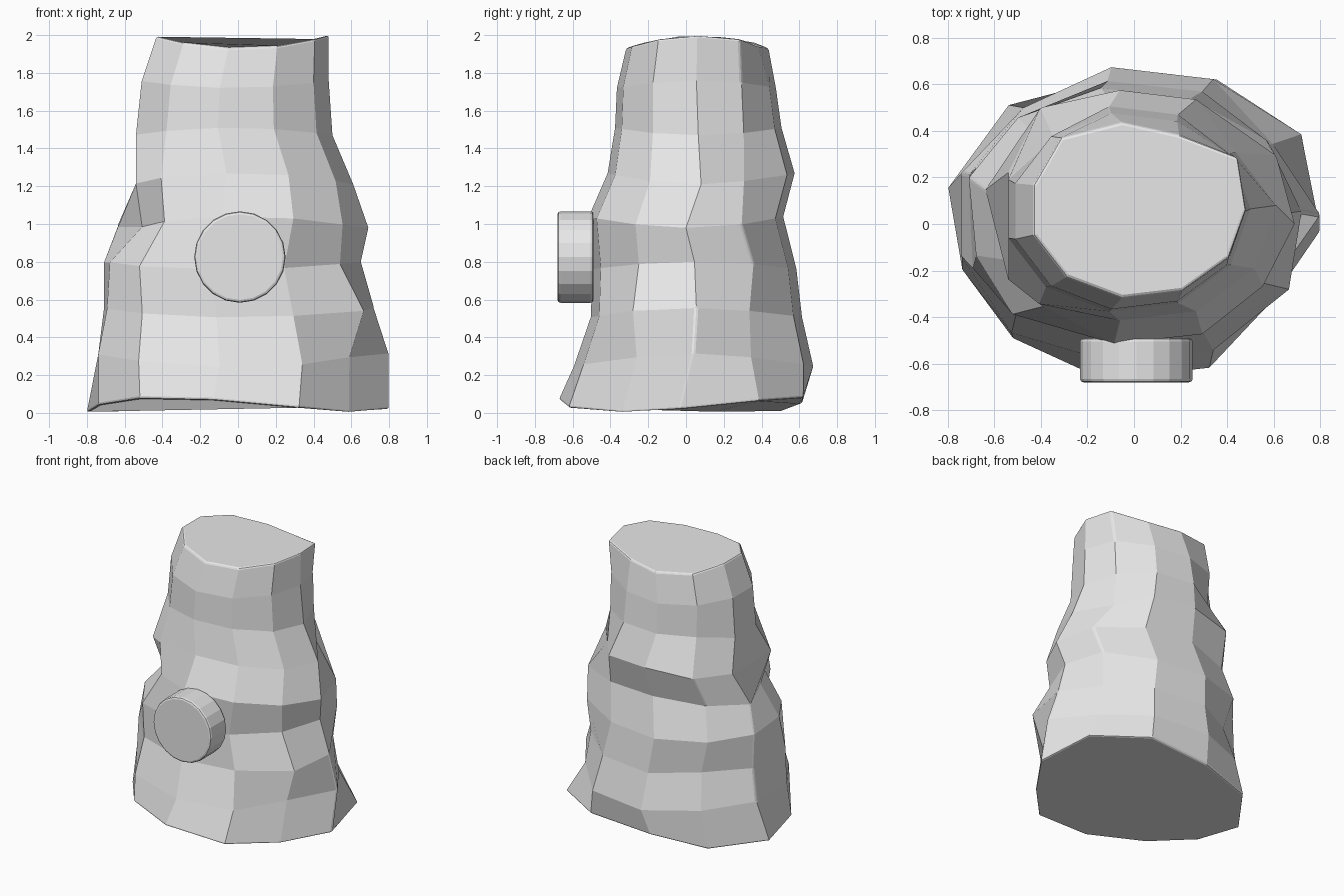
import bpy, bmesh, math
from mathutils import Matrix

cube = bpy.data.objects.get("Cube")
if cube:
    bpy.data.objects.remove(cube, do_unlink=True)

SIDES = 11
grey = bpy.data.materials.new("plain_grey")
grey.use_nodes = True
grey.diffuse_color = (0.8, 0.8, 0.8, 1)
grey.node_tree.nodes["Principled BSDF"].inputs["Base Color"].default_value = (0.8, 0.8, 0.8, 1)


def make_object(name, bm, bevel_width, bevel_angle):
    """Turn a bmesh into a flat-shaded object with softened sharp edges."""
    bmesh.ops.recalc_face_normals(bm, faces=bm.faces)
    mesh = bpy.data.meshes.new(name)
    bm.to_mesh(mesh)
    bm.free()
    mesh.materials.append(grey)
    obj = bpy.data.objects.new(name, mesh)
    bpy.context.collection.objects.link(obj)
    bevel = obj.modifiers.new("soft_edges", "BEVEL")
    bevel.width = bevel_width
    bevel.segments = 2
    bevel.limit_method = "ANGLE"
    bevel.angle_limit = math.radians(bevel_angle)
    return obj


# Craggy body: stacked rings given as height, left/right limits, front/back
# limits, and the size and direction (degrees) of the saddle-shaped wave
RINGS = [
    (0.04, -0.80, 0.80, -0.68, 0.62, 0.04, 60),
    (0.28, -0.74, 0.80, -0.60, 0.68, 0.035, 0),
    (0.53, -0.71, 0.72, -0.51, 0.62, 0.025, 0),
    (0.78, -0.71, 0.65, -0.50, 0.59, 0.02, 0),
    (1.01, -0.64, 0.69, -0.52, 0.52, 0.03, 90),
    (1.24, -0.54, 0.61, -0.42, 0.58, 0.03, 90),
    (1.49, -0.54, 0.50, -0.38, 0.51, 0.02, 90),
    (1.74, -0.51, 0.48, -0.37, 0.48, 0.02, 0),
    (1.965, -0.43, 0.48, -0.32, 0.44, 0.035, 0),
]
# Corners that stick out or sink in, per ring: corner -> scale
# (an imaginary part also turns the corner around the ring)
BUMPS = [
    {1: 1.11 + 0.05j, 2: 1.1, 4: 1.05 - 0.06j, 6: 0.92, 7: 0.94, 10: 0.88},
    {1: 0.88, 4: 0.95, 7: 1.05, 10: 0.87},
    {1: 0.92, 4: 0.88, 6: 1.02 + 0.15j, 7: 1.04, 10: 1.1},
    {1: 1.06, 6: 0.97 + 0.06j, 7: 1.05},
    {1: 1.05, 4: 1.02, 6: 0.82 + 0.08j, 7: 0.9, 10: 0.95},
    {1: 0.84, 4: 1.11, 6: 1.1 + 0.34j, 7: 1.12},
    {4: 0.9},
    {1: 1.04},
    {1: 1.1, 2: 0.93, 4: 1.08},
]

bm = bmesh.new()
rings = []
for (z, x0, x1, y0, y1, wave, turn), bumps in zip(RINGS, BUMPS):
    half_x = (x1 - x0) / (1 + math.cos(math.pi / SIDES))
    half_y = (y1 - y0) / 2
    ring = []
    for i in range(SIDES):
        a = math.tau * i / SIDES
        p = bumps.get(i, 1) * complex(math.cos(a), math.sin(a))
        ring.append(bm.verts.new((x1 - half_x + half_x * p.real,
                                  (y0 + y1) / 2 + half_y * p.imag,
                                  z + wave * math.cos(2 * (a - math.radians(turn))))))
    rings.append(ring)
for low, high in zip(rings, rings[1:]):
    for i in range(SIDES):
        j = (i + 1) % SIDES
        bm.faces.new((low[i], low[j], high[j], high[i]))
bm.faces.new(rings[0][::-1])
bm.faces.new(rings[-1])
make_object("craggy_body", bm, 0.012, 45)

# Round knob on the front
bm = bmesh.new()
bmesh.ops.create_cone(
    bm, cap_ends=True, segments=20, radius1=0.242, radius2=0.242, depth=0.19,
    matrix=Matrix.Translation((0.01, -0.585, 0.825)) @ Matrix.Rotation(math.pi / 2, 4, "X"))
make_object("front_knob", bm, 0.015, 45)
